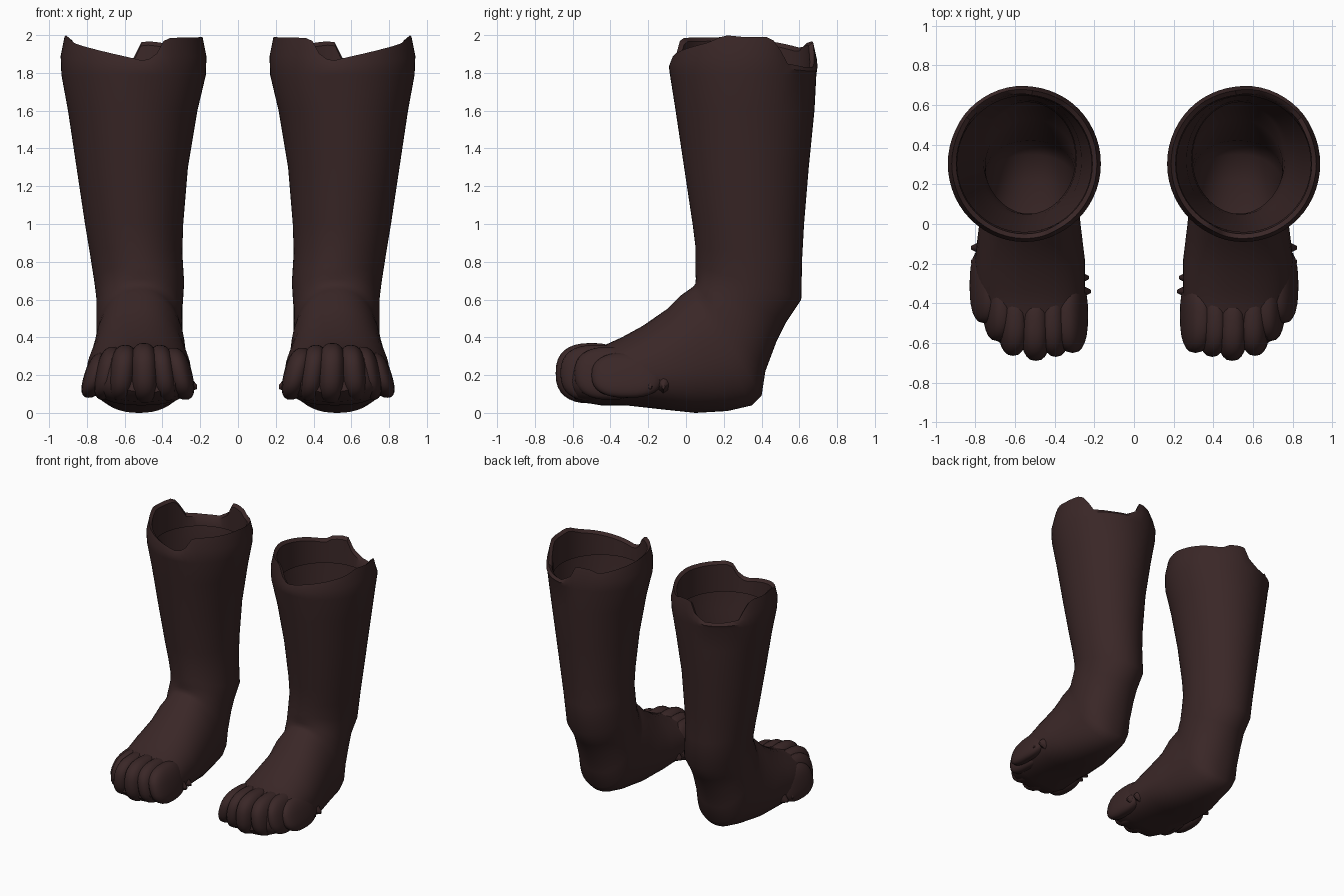
import bpy, bmesh, math
from mathutils import Vector

cube = bpy.data.objects.get("Cube")
if cube:
    bpy.data.objects.remove(cube, do_unlink=True)

skin = bpy.data.materials.new("dark brown skin")
skin.use_nodes = True
COLOR = (0.042, 0.020, 0.020, 1)
skin.diffuse_color = COLOR
bsdf = skin.node_tree.nodes["Principled BSDF"]
bsdf.inputs["Base Color"].default_value = COLOR
bsdf.inputs["Roughness"].default_value = 0.9

SEG = 56


def finish(bm, name, angle=40):
    """Turn a bmesh into a smooth object mirrored across x = 0."""
    bmesh.ops.recalc_face_normals(bm, faces=bm.faces)
    mesh = bpy.data.meshes.new(name)
    bm.to_mesh(mesh)
    bm.free()
    mesh.materials.append(skin)
    obj = bpy.data.objects.new(name, mesh)
    bpy.context.collection.objects.link(obj)
    bpy.ops.object.select_all(action='DESELECT')
    bpy.context.view_layer.objects.active = obj
    obj.select_set(True)
    bpy.ops.object.shade_smooth_by_angle(angle=math.radians(angle))
    obj.modifiers.new("pair", 'MIRROR').use_mirror_merge = False
    return obj


def power(v, p):
    return math.copysign(abs(v) ** p, v)


# Sections from toe to calf: front y, front z, back y, back z, inner x, outer x, squareness
SECTIONS = [
    (-.62, .28, -.63, .11, .33, .63, .8),
    (-.57, .33, -.57, .06, .28, .72, .8),
    (-.45, .35, -.45, .04, .25, .77, .85),
    (-.34, .40, -.32, .04, .25, .79, .9),
    (-.23, .46, -.14, .02, .25, .80, .9),
    (-.10, .55, .05, .00, .27, .78, .9),
    (-.03, .62, .22, .01, .28, .76, .9),
    (.02, .655, .35, .04, .29, .75, .9),
    (.04, .67, .40, .09, .295, .75, .9),
    (.05, .685, .42, .22, .295, .75, .9),
    (.052, .71, .48, .38, .295, .75, .95),
    (.05, .74, .53, .48, .29, .75, 1),
    (.05, .78, .61, .60, .285, .76, 1),
    (.05, .88, .615, .82, .295, .785, 1),
    (.035, 1.0, .625, 1.0, .29, .81, 1),
    (-.01, 1.3, .65, 1.3, .265, .855, 1),
    (-.055, 1.6, .68, 1.6, .215, .90, 1),
    (-.085, 1.79, .69, 1.79, .17, .935, 1),
]

# Torn rim: angle in degrees, height
RIM = [(0, 1.99), (20, 1.99), (29, 1.96), (37, 1.85), (60, 1.83), (78, 1.83),
       (90, 1.88), (97, 1.97), (115, 1.96), (124, 1.93), (150, 1.96), (185, 1.99),
       (243, 1.985), (249, 1.91), (260, 1.86), (272, 1.88), (300, 1.92),
       (330, 1.96), (345, 2.0), (360, 1.99)]


def rim_height(deg):
    for (a, za), (b, zb) in zip(RIM, RIM[1:]):
        if a <= deg <= b:
            return za + (zb - za) * (deg - a) / (b - a)
    return RIM[0][1]


# Leg and foot shell, open at the top
bm = bmesh.new()
angles = [2 * math.pi * i / SEG for i in range(SEG)]
rings = []
for yf, zf, yb, zb, xi, xo, p in SECTIONS:
    ring = []
    for a in angles:
        c, s = power(math.cos(a), p), power(math.sin(a), p)
        flare = 1 + (0.1 * s if zf < .6 else 0)     # feet are wider near the sole
        ring.append(bm.verts.new(((xi + xo) / 2 + c * flare * (xo - xi) / 2,
                                  (yf + yb) / 2 + s * (yb - yf) / 2,
                                  (zf + zb) / 2 + s * (zb - zf) / 2)))
    rings.append(ring)

# Torn edge leaning inward, then a thin lip folding inside
for height, scale, drop in ((0.5, 1.012, 0), (1, .97, 0), (1, .91, .02), (0, .88, .04)):
    ring = []
    for a in angles:
        top = rim_height(math.degrees(a))
        z = 1.79 + (top - 1.79) * height - drop
        r = scale - (top - 1.83) * .12 * height
        ring.append(bm.verts.new((.553 + .385 * r * math.cos(a),
                                  .303 + .39 * r * math.sin(a), z)))
    rings.append(ring)

for low, high in zip(rings, rings[1:]):
    for i in range(SEG):
        j = (i + 1) % SEG
        bm.faces.new((low[i], low[j], high[j], high[i]))
bm.faces.new(rings[0])
finish(bm, "leg_and_foot")

# Toes: rounded blocks side by side (x, tip y, half width, top z)
TOES = [(.31, -.65, .068, .345), (.395, -.67, .07, .36), (.495, -.69, .08, .37),
        (.61, -.665, .075, .36), (.69, -.59, .065, .35), (.755, -.50, .06, .32)]
for n, (x, tip, w, top) in enumerate(TOES):
    bm = bmesh.new()
    bmesh.ops.create_uvsphere(bm, u_segments=24, v_segments=16, radius=1)
    for v in bm.verts:
        q = Vector([power(k, .8) for k in v.co])
        low = .05 + .01 * abs(n - 2)
        z = (top + low) / 2 + q.z * (top - low) / 2
        y = tip + .19 + q.y * .19
        # Toes spread toward the sole and fan out to the front
        v.co = (x + q.x * w + (x - .52) * -.15 * q.z, y, z)
    finish(bm, f"toe_{n + 1}", 60)

# Small ragged tufts along the sides of the foot
TUFTS = [(.25, -.34, -1), (.26, -.27, -1), (.79, -.12, 1), (.79, -.19, 1),
         (.79, -.26, 1), (.79, -.36, 1)]
for n, (x, y, side) in enumerate(TUFTS):
    bm = bmesh.new()
    bmesh.ops.create_cone(bm, segments=8, radius1=.06, radius2=.012, depth=.08, cap_ends=True)
    for v in bm.verts:
        across, along, out = v.co
        v.co = (x + side * out * .8, y + along * .7, .15 + across - out * .3)
    finish(bm, f"side_tuft_{n + 1}", 50)
